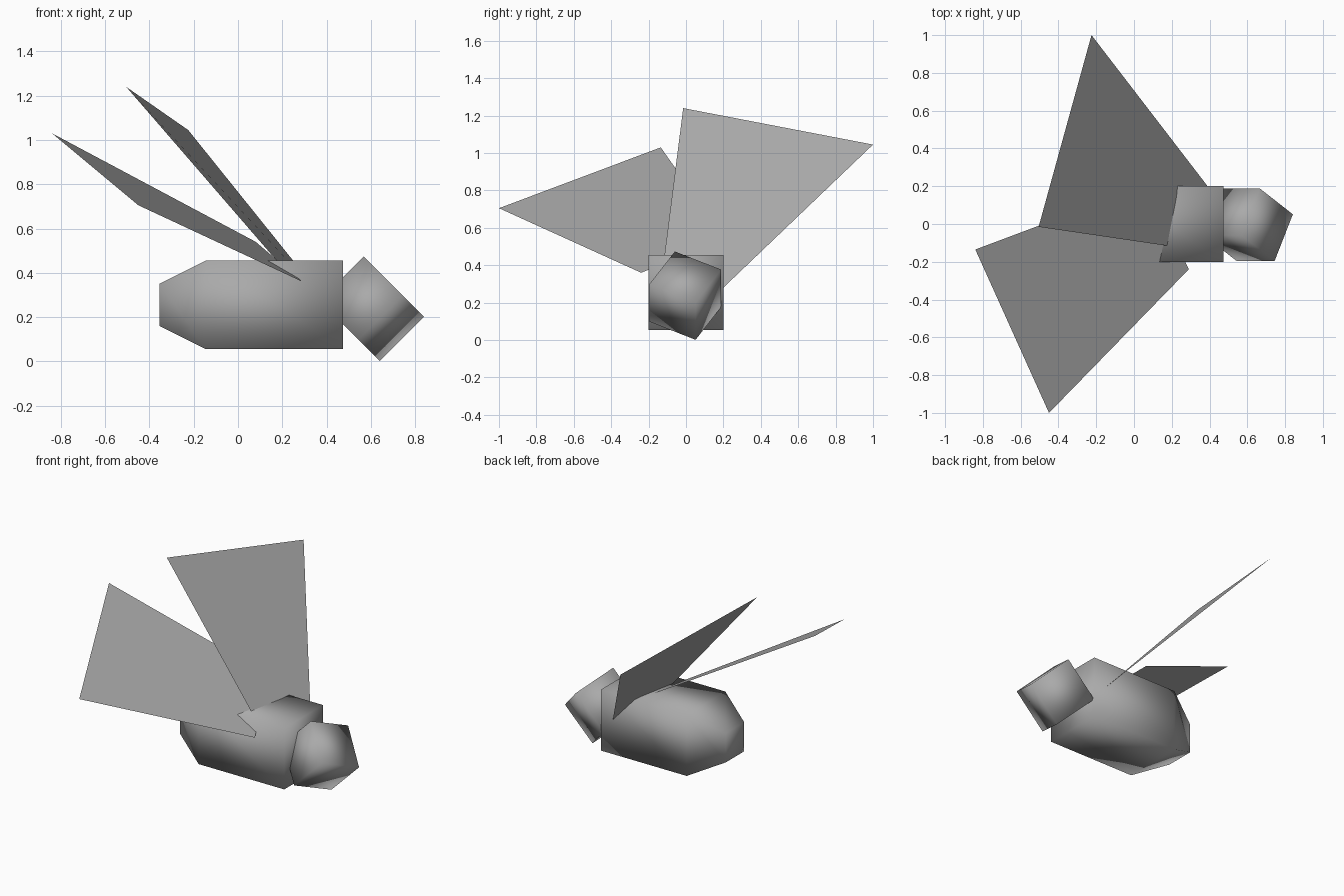
import bpy
import bmesh
from mathutils import Matrix, Vector

default = bpy.data.objects.get("Cube")
if default:
    bpy.data.objects.remove(default, do_unlink=True)

grey = bpy.data.materials.new("plain_grey")
grey.use_nodes = True
colour = (0.4, 0.4, 0.4, 1)
grey.diffuse_color = colour
grey.node_tree.nodes["Principled BSDF"].inputs["Base Color"].default_value = colour


def finish(name, bm, smooth):
    """Turn a bmesh into a named, coloured object."""
    for face in bm.faces:
        face.smooth = smooth
    mesh = bpy.data.meshes.new(name)
    bm.to_mesh(mesh)
    bm.free()
    mesh.materials.append(grey)
    obj = bpy.data.objects.new(name, mesh)
    bpy.context.collection.objects.link(obj)
    return obj


# Body: square block whose tail end narrows to a small cap
bm = bmesh.new()
mid_z = 0.255
rings = []
for x, half in ((-0.355, 0.095), (-0.145, 0.2), (0.475, 0.2)):
    rings.append([bm.verts.new((x, sy * half, mid_z + sz * half))
                  for sy, sz in ((-1, -1), (1, -1), (1, 1), (-1, 1))])
for lower, upper in zip(rings, rings[1:]):
    for i in range(4):
        j = (i + 1) % 4
        bm.faces.new((lower[i], lower[j], upper[j], upper[i]))
bm.faces.new(rings[0])
bm.faces.new(rings[-1])
bmesh.ops.recalc_face_normals(bm, faces=bm.faces)
finish("body", bm, True)

# Head: softly shaded cube, tipped and turned
bm = bmesh.new()
bmesh.ops.create_cube(bm, size=0.283)
up = Vector((1, 0, 1)).normalized()
down = Vector((1, 0, -1)).normalized()
side = Vector((0, 1, 0))
edge = (down * 0.136 + side * 0.246).normalized()
axes = Matrix((up, edge, up.cross(edge))).transposed()
bmesh.ops.transform(bm, matrix=Matrix.Translation((0.605, -0.004, 0.2375)) @ axes.to_4x4(),
                    verts=bm.verts)
finish("head", bm, True)


# Wings: flat sheets, wide at the tip and rooted in the body
def wing(name, corners):
    bm = bmesh.new()
    face = bm.faces.new([bm.verts.new(c) for c in corners])
    face.normal_update()
    if face.normal.z < 0:
        face.normal_flip()
    finish(name, bm, False)


wing("back_wing", ((-0.505, -0.015, 1.24), (-0.225, 1.0, 1.045),
                   (0.402, 0.184, 0.265), (0.277, -0.13, 0.337)))
wing("front_wing", ((-0.84, -0.135, 1.03), (-0.45, -1.0, 0.705),
                    (0.29, -0.24, 0.36), (0.08, 0.21, 0.54)))
